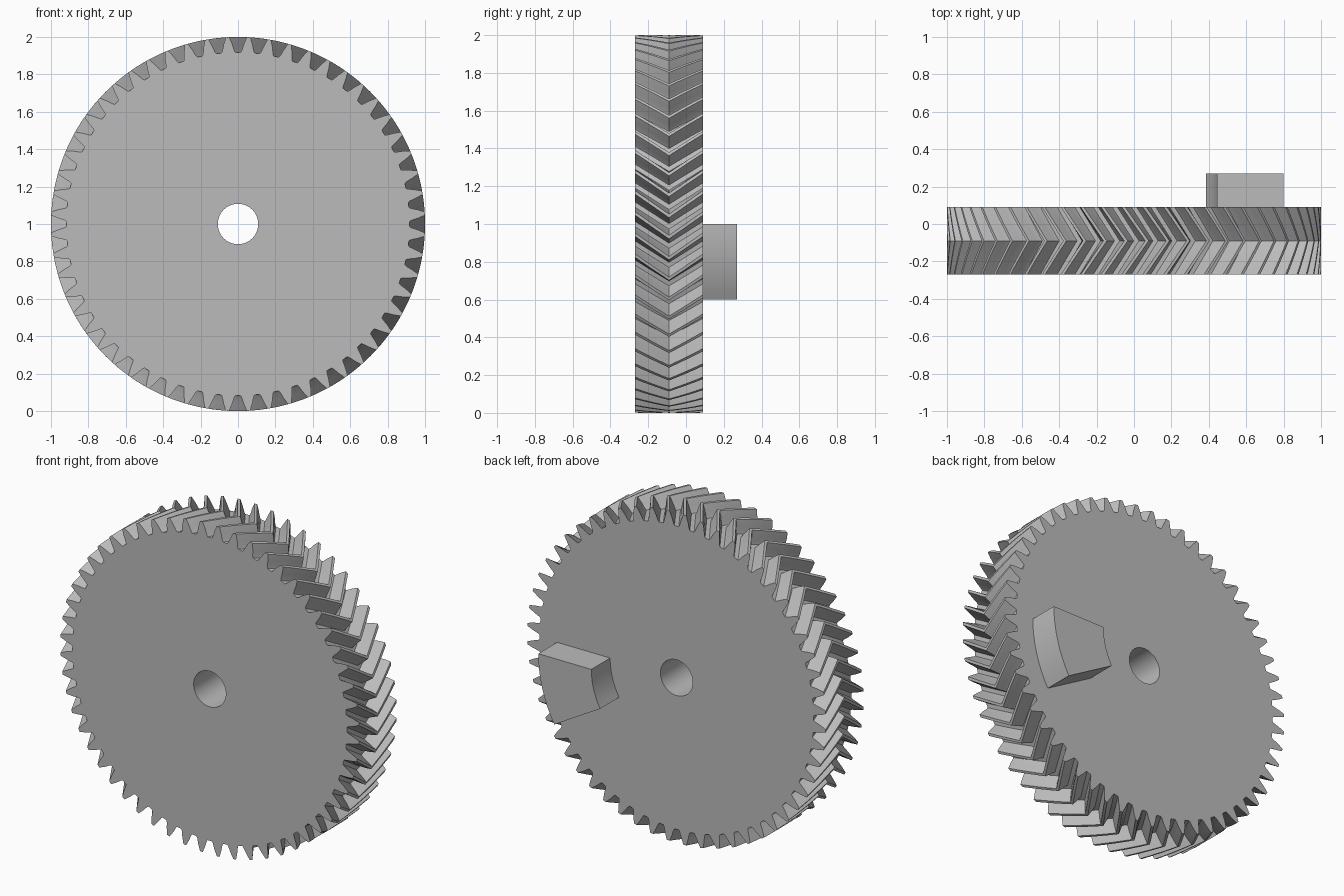
import bpy, bmesh, math

cube = bpy.data.objects.get("Cube")
if cube:
    bpy.data.objects.remove(cube, do_unlink=True)

TEETH = 56
PITCH = math.tau / TEETH
TWIST = math.radians(7.2)
FRONT, MIDDLE, BACK, BLOCK_BACK = -0.27, -0.09, 0.09, 0.27
BORE = 0.108
SLICES = 4

grey = bpy.data.materials.new("plain grey")
grey.use_nodes = True
colour = (0.5, 0.5, 0.5, 1)
grey.diffuse_color = colour
grey.node_tree.nodes["Principled BSDF"].inputs["Base Color"].default_value = colour


def point(radius, angle, y):
    return (radius * math.cos(angle), y, 1 + radius * math.sin(angle))


def finish(name, bm):
    bmesh.ops.recalc_face_normals(bm, faces=bm.faces)
    mesh = bpy.data.meshes.new(name)
    bm.to_mesh(mesh)
    bm.free()
    obj = bpy.data.objects.new(name, mesh)
    bpy.context.collection.objects.link(obj)
    mesh.materials.append(grey)
    bpy.ops.object.select_all(action="DESELECT")
    obj.select_set(True)
    bpy.context.view_layer.objects.active = obj
    bpy.ops.object.shade_smooth_by_angle(angle=math.radians(25))
    return obj


# Tooth outline as (radius, half width of the gap), mirrored about each gap
flank = [(0.918, 0.014), (0.928, 0.020), (0.962, 0.031), (1.0, 0.047)]
half = [(r, w / r) for r, w in flank]
gap = [(r, -a) for r, a in reversed(half)] + half
outline = [(r, math.pi / 2 + i * PITCH + a) for i in range(TEETH) for r, a in gap]

# Herringbone gear: bore and twisted tooth rings joined into one closed sweep
bm = bmesh.new()
rings = []
for i in range(2 * SLICES + 1):
    y = FRONT + (BACK - FRONT) * i / (2 * SLICES)
    turn = -TWIST * (1 - abs(i - SLICES) / SLICES)
    rings.append([bm.verts.new(point(r, a + turn, y)) for r, a in outline])
for y in (BACK, FRONT):
    rings.append([bm.verts.new(point(BORE, a, y)) for r, a in outline])
count = len(outline)
for i, ring in enumerate(rings):
    following = rings[(i + 1) % len(rings)]
    for j in range(count):
        k = (j + 1) % count
        bm.faces.new((ring[j], ring[k], following[k], following[j]))
finish("herringbone_gear", bm)

# Curved stop block on the back face: a thirty degree ring sector
bm = bmesh.new()
STEPS = 8
angles = [-math.radians(30) * i / STEPS for i in range(STEPS + 1)]
sections = []
for a in angles:
    corners = ((0.445, BACK), (0.8, BACK), (0.8, BLOCK_BACK), (0.445, BLOCK_BACK))
    sections.append([bm.verts.new(point(r, a, y)) for r, y in corners])
for one, two in zip(sections, sections[1:]):
    for j in range(4):
        k = (j + 1) % 4
        bm.faces.new((one[j], one[k], two[k], two[j]))
bm.faces.new(sections[0])
bm.faces.new(sections[-1])
finish("stop_block", bm)
